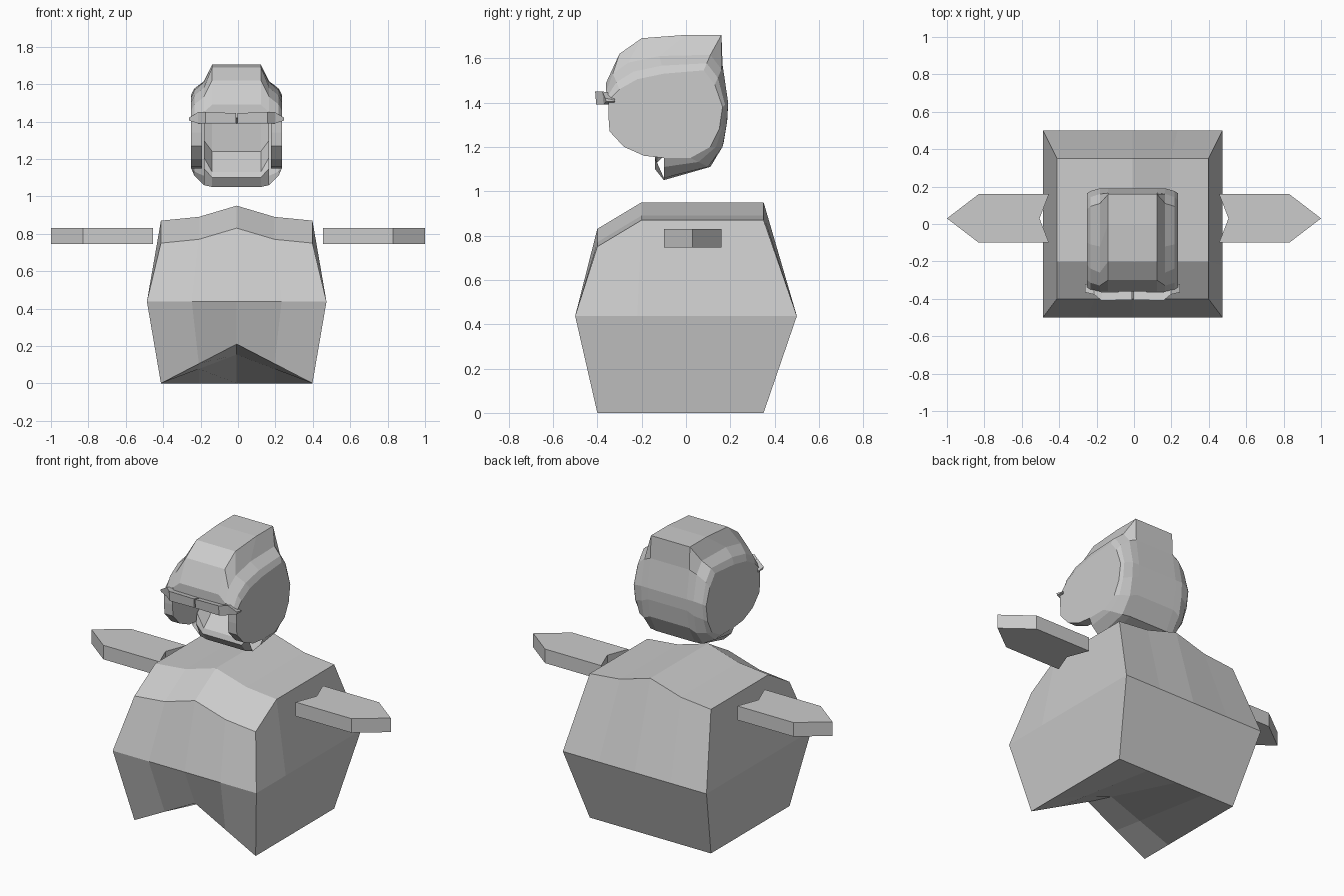
import bpy, bmesh

old = bpy.data.objects.get("Cube")
if old:
    bpy.data.objects.remove(old, do_unlink=True)

grey = bpy.data.materials.new("light_grey")
grey.use_nodes = True
COLOR = (0.6, 0.6, 0.6, 1)
grey.diffuse_color = COLOR
grey.node_tree.nodes["Principled BSDF"].inputs["Base Color"].default_value = COLOR


def finish(name, bm, x=0.0):
    bmesh.ops.remove_doubles(bm, verts=bm.verts, dist=0.0001)
    bmesh.ops.recalc_face_normals(bm, faces=bm.faces)
    mesh = bpy.data.meshes.new(name)
    bm.to_mesh(mesh)
    bm.free()
    mesh.materials.append(grey)
    obj = bpy.data.objects.new(name, mesh)
    obj.location.x = x
    bpy.context.collection.objects.link(obj)
    return obj


def bridge(bm, a, b, closed=True):
    n = len(a)
    for i in range(n if closed else n - 1):
        j = (i + 1) % n
        bm.faces.new((a[i], a[j], b[j], b[i]))


def section(bm, x, profile):
    return [bm.verts.new((x, y, z)) for y, z in profile]


def prism(name, loop, offset, x=0.0):
    """Closed loop of 3D points swept along an offset."""
    bm = bmesh.new()
    a = [bm.verts.new(p) for p in loop]
    b = [bm.verts.new([c + d for c, d in zip(p, offset)]) for p in loop]
    bridge(bm, a, b)
    bm.faces.new(a)
    bm.faces.new(b)
    return finish(name, bm, x)


# Body: ridged top, wide waist, arched front hem
COLS = (-2, -1, 0, 1, 2)
ROWS = (-0.4, -0.2, 0.35)
RIDGE = (0.95, 0.89, 0.87)
bm = bmesh.new()


def grid(width, height, rows):
    return [[bm.verts.new((c * width / 2, y, height(c, r))) for c in COLS]
            for r, y in enumerate(rows)]


def rim(g):
    return (g[0] + [row[-1] for row in g[1:-1]] + g[-1][::-1]
            + [row[0] for row in g[-2:0:-1]])


top = grid(0.405, lambda c, r: RIDGE[abs(c)] - (0.12 if r == 0 else 0), ROWS)
waist = grid(0.48, lambda c, r: 0.437, (-0.5, -0.22, 0.5))
base = grid(0.405, lambda c, r: 0.105 * (2 - abs(c)) * (0.35 - ROWS[r]) / 0.75, ROWS)
bridge(bm, rim(top), rim(waist))
bridge(bm, rim(waist), rim(base))
for g in (top, base):
    for lower, upper in zip(g, g[1:]):
        bridge(bm, lower, upper, closed=False)
loose = [v for v in bm.verts if not v.link_faces]
bmesh.ops.delete(bm, geom=loose, context='VERTS')
finish("body", bm, -0.007)

# Arms: flat paddles with a pointed tip and a notched root
ARM = [(0.455, -0.1), (0.83, -0.1), (1.0, 0.03), (0.83, 0.16), (0.455, 0.16), (0.505, 0.03)]
for side, s in (("left", 1), ("right", -1)):
    prism(side + "_arm", [(s * x, y, 0.745) for x, y in ARM], (0, 0, 0.085))

# Head: crest and shoulder profiles from brow, over the top, down the back
HEAD_X = -0.008
CREST = [(-0.36, 1.49), (-0.30, 1.62), (-0.20, 1.69), (0, 1.705), (0.16, 1.705),
         (0.165, 1.57), (0.19, 1.4), (0.187, 1.33), (0.17, 1.22), (0.11, 1.11), (-0.1, 1.05)]
SHOULDER = [(-0.36, 1.45), (-0.33, 1.53), (-0.26, 1.58), (-0.12, 1.61), (0.11, 1.615),
            (0.16, 1.55), (0.19, 1.4), (0.185, 1.31), (0.165, 1.2), (0.10, 1.11), (-0.1, 1.06)]
DISC = [(-0.35, 1.41), (-0.30, 1.46), (-0.22, 1.505), (-0.10, 1.53), (0.08, 1.545),
        (0.13, 1.48), (0.165, 1.38), (0.15, 1.28), (0.11, 1.2), (0.02, 1.15), (-0.1, 1.15)]
CHEEK = [(-0.19, 1.16), (-0.28, 1.2), (-0.345, 1.27), (-0.35, 1.34)]
# Face recess, from chin lip up to the underside of the brow
FACE = [(-0.14, 1.10), (-0.13, 1.13), (-0.01, 1.24), (-0.02, 1.39), (-0.36, 1.42)]
FACE_SIDE = [(-0.14, 1.15), (-0.13, 1.21), (-0.03, 1.30), (-0.03, 1.39), (-0.36, 1.42)]

bm = bmesh.new()
rings = [section(bm, x, p) for x, p in (
    (-0.175, SHOULDER + FACE_SIDE), (-0.13, CREST + FACE),
    (0.13, CREST + FACE), (0.175, SHOULDER + FACE_SIDE))]
for a, b in zip(rings, rings[1:]):
    bridge(bm, a, b)
n = len(SHOULDER)
for s, ring in ((-1, rings[0]), (1, rings[-1])):
    mid = [((a + 2 * c) / 3 + (c - a) * -0.12, (b + 2 * d) / 3 + (d - b) * -0.12)
           for (a, b), (c, d) in zip(SHOULDER, DISC)]
    shell = section(bm, s * 0.225, mid)
    edge = section(bm, s * 0.242, DISC)
    bridge(bm, ring[:n], shell, closed=False)
    bridge(bm, shell, edge, closed=False)
finish("head", bm, HEAD_X)

# Round side panels with protruding cheeks
for side, s in (("left", 1), ("right", -1)):
    loop = [(s * 0.185, y, z) for y, z in DISC + CHEEK]
    prism(side + "_cheek", loop, (s * 0.057, 0, 0), HEAD_X)

# Brow band in two halves that wrap round the front
for side, s in (("left", 1), ("right", -1)):
    bm = bmesh.new()
    cuts = []
    for x, y, low, high in ((0.004, -0.4, 1.39, 1.445), (0.165, -0.405, 1.39, 1.45),
                            (0.205, -0.372, 1.39, 1.45), (0.255, -0.36, 1.405, 1.42)):
        cuts.append(section(bm, s * x, [(y, low), (y - 0.005, high),
                                        (y + 0.04, high - 0.01), (y + 0.04, low)]))
    for a, b in zip(cuts, cuts[1:]):
        bridge(bm, a, b)
    bm.faces.new(cuts[0])
    bm.faces.new(cuts[-1])
    finish(side + "_brow_band", bm, HEAD_X)
